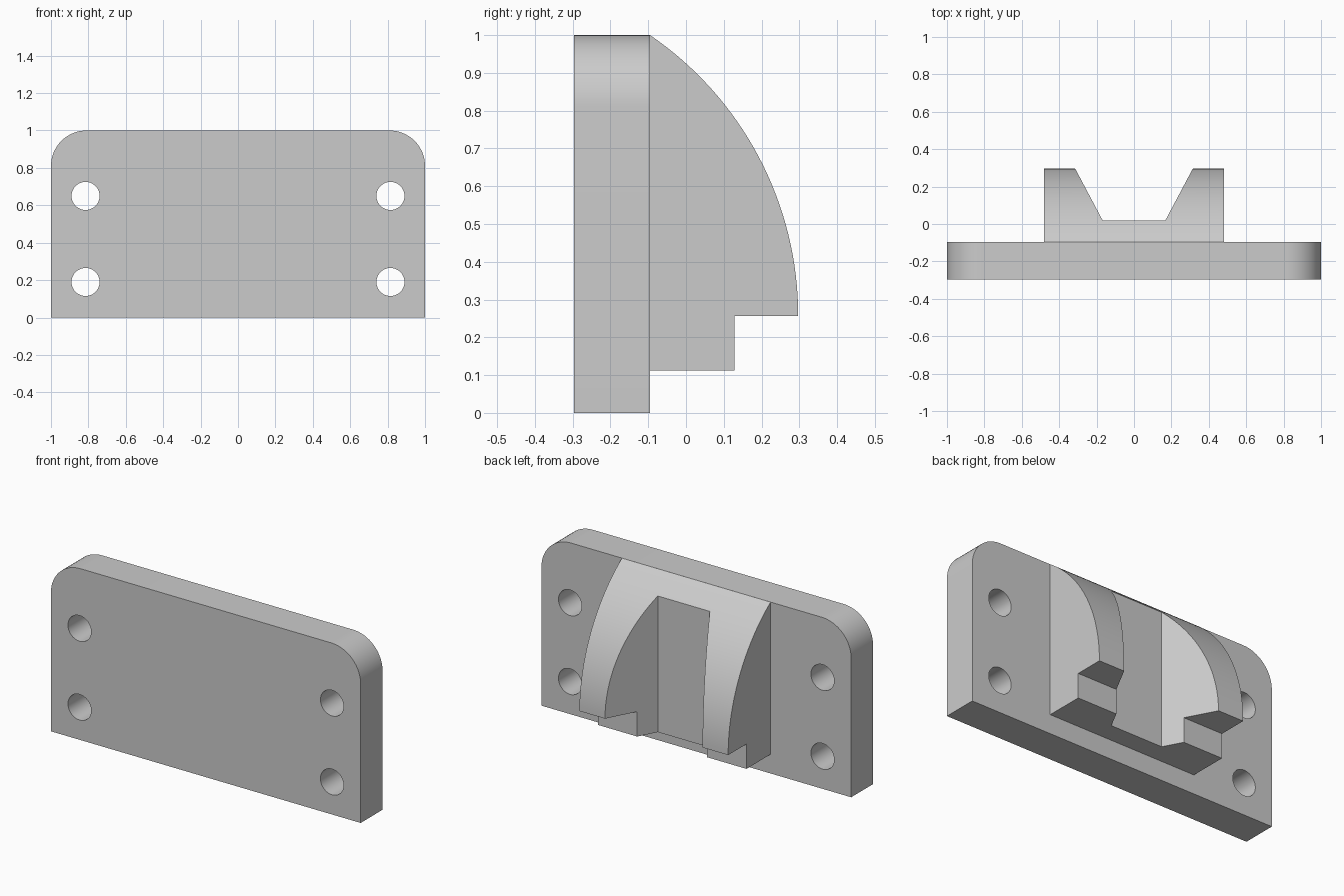
import bpy
import bmesh
from math import sin, cos, pi, asin
from mathutils import Vector

cube = bpy.data.objects.get("Cube")
if cube:
    bpy.data.objects.remove(cube, do_unlink=True)

grey = bpy.data.materials.new("plain grey")
grey.use_nodes = True
grey.diffuse_color = (0.6, 0.6, 0.6, 1)
grey.node_tree.nodes["Principled BSDF"].inputs["Base Color"].default_value = grey.diffuse_color

BACK, MID, FRONT = 0.297, -0.095, -0.297


def arc(cx, cy, r, start, end, steps):
    return [(cx + r * cos(start + (end - start) * i / steps),
             cy + r * sin(start + (end - start) * i / steps)) for i in range(steps + 1)]


def prism(name, outline, place, sweep):
    """Sweep a flat outline, placed in space by a function, along a vector."""
    bm = bmesh.new()
    face = bm.faces.new([bm.verts.new(place(a, b)) for a, b in outline])
    swept = bmesh.ops.extrude_face_region(bm, geom=[face])["geom"]
    bmesh.ops.translate(bm, vec=Vector(sweep),
                        verts=[v for v in swept if isinstance(v, bmesh.types.BMVert)])
    bmesh.ops.recalc_face_normals(bm, faces=bm.faces)
    mesh = bpy.data.meshes.new(name)
    bm.to_mesh(mesh)
    bm.free()
    mesh.materials.append(grey)
    obj = bpy.data.objects.new(name, mesh)
    bpy.context.collection.objects.link(obj)
    return obj


def activate(obj):
    bpy.ops.object.select_all(action='DESELECT')
    obj.select_set(True)
    bpy.context.view_layer.objects.active = obj


def cut(obj, cutter):
    mod = obj.modifiers.new("cut", 'BOOLEAN')
    mod.operation = 'DIFFERENCE'
    mod.solver = 'EXACT'
    mod.object = cutter
    activate(obj)
    bpy.ops.object.modifier_apply(modifier=mod.name)
    bpy.data.objects.remove(cutter, do_unlink=True)


# Mounting plate with two rounded top corners
corner = 0.19
side = 1 - corner
outline = [(-1, 0), (1, 0)]
outline += arc(side, side, corner, 0, pi / 2, 16)
outline += arc(-side, side, corner, pi / 2, pi, 16)
plate = prism("mounting_plate", outline, lambda x, z: (x, FRONT, z), (0, MID - FRONT, 0))

# Four bolt holes
for x in (-0.815, 0.815):
    for z in (0.19, 0.65):
        circle = arc(x, z, 0.075, 0, 2 * pi, 40)[:-1]
        cut(plate, prism("hole_cutter", circle, lambda a, b: (a, FRONT - 0.1, b), (0, 0.5, 0)))

# Curved hook block with a stepped underside
radius, bottom = 0.9, 0.257
profile = [(MID, 0.112), (0.128, 0.112), (0.128, bottom)]
profile += arc(BACK - radius, bottom, radius, 0, asin((1 - bottom) / radius), 32)
hook = prism("hook_block", profile, lambda y, z: (-0.48, y, z), (0.96, 0, 0))

# Flared slot that splits the block into two prongs
depth, inner, outer = 0.02, 0.168, 0.315
flare = (outer - inner) / (BACK - depth)
past = BACK + 0.1
wide = inner + flare * (past - depth)
slot = [(-inner, depth), (inner, depth), (wide, past), (-wide, past)]
cut(hook, prism("slot_cutter", slot, lambda x, y: (x, y, -0.1), (0, 0, 1.3)))

for part in (plate, hook):
    activate(part)
    bpy.ops.object.shade_smooth_by_angle(angle=pi / 6)
